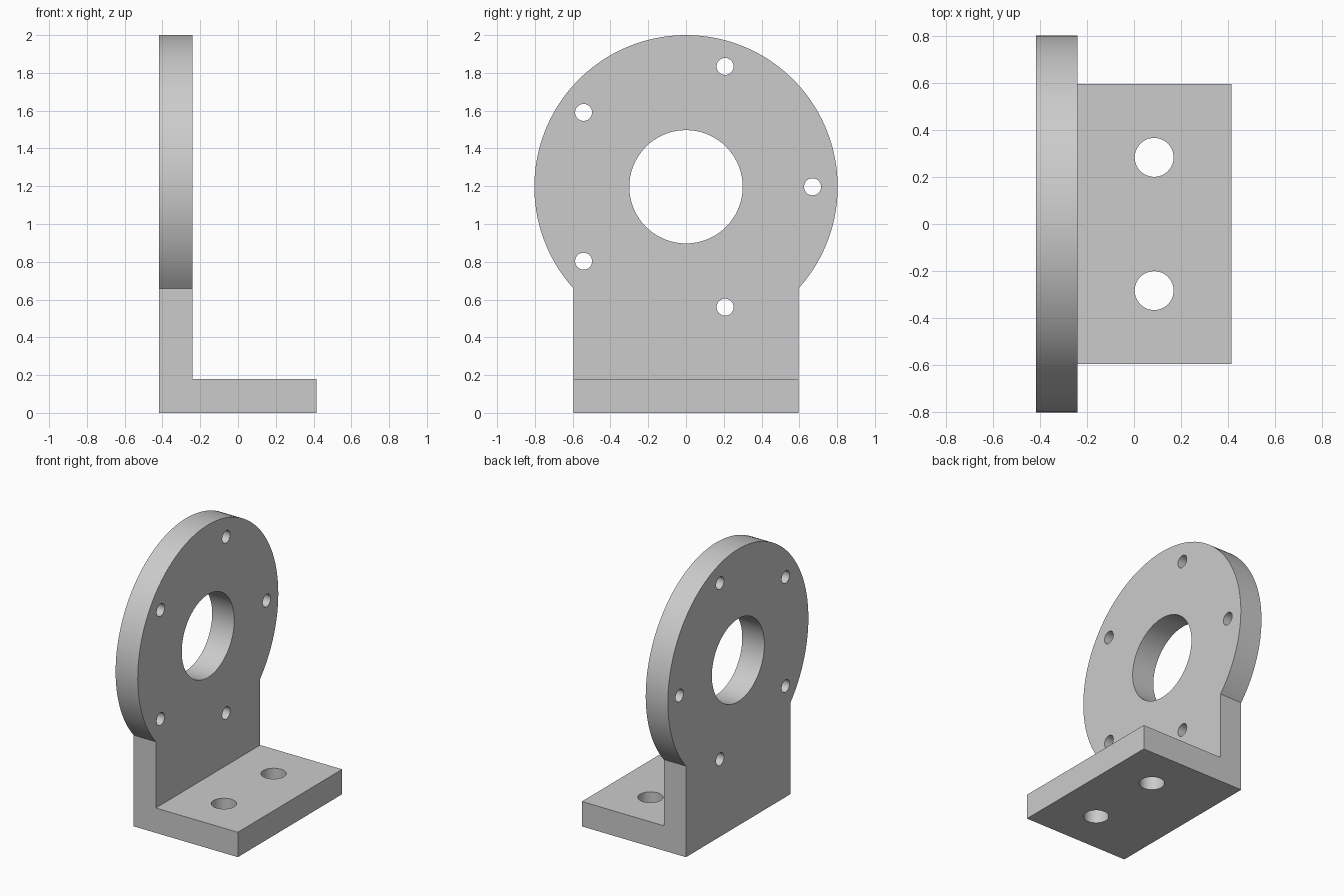
import bpy, bmesh
from math import sin, cos, pi, asin, acos
from mathutils import Matrix, Vector

cube = bpy.data.objects.get("Cube")
if cube:
    bpy.data.objects.remove(cube, do_unlink=True)

# Main dimensions
BACK, INNER, FRONT = -0.417, -0.24, 0.416
HALF_WIDTH, BASE_HEIGHT = 0.596, 0.18
RADIUS, CENTRE_Z = 0.803, 1.197

grey = bpy.data.materials.new("light_grey")
grey.use_nodes = True
colour = (0.6, 0.6, 0.6, 1)
grey.diffuse_color = colour
grey.node_tree.nodes["Principled BSDF"].inputs["Base Color"].default_value = colour


def make_object(name, bm):
    bmesh.ops.recalc_face_normals(bm, faces=bm.faces)
    mesh = bpy.data.meshes.new(name)
    bm.to_mesh(mesh)
    bm.free()
    mesh.materials.append(grey)
    obj = bpy.data.objects.new(name, mesh)
    bpy.context.collection.objects.link(obj)
    return obj


def extrude_outline(name, points, direction):
    bm = bmesh.new()
    face = bm.faces.new([bm.verts.new(p) for p in points])
    out = bmesh.ops.extrude_face_region(bm, geom=[face], use_keep_orig=True)
    verts = [v for v in out["geom"] if isinstance(v, bmesh.types.BMVert)]
    bmesh.ops.translate(bm, verts=verts, vec=direction)
    return make_object(name, bm)


def cylinder(name, centre, radius, axis, segments):
    bm = bmesh.new()
    turn = Matrix.Rotation(pi / 2, 4, "Y") if axis == "X" else Matrix()
    bmesh.ops.create_cone(bm, cap_ends=True, segments=segments, radius1=radius,
                          radius2=radius, depth=0.6,
                          matrix=Matrix.Translation(centre) @ turn)
    return make_object(name, bm)


def combine(target, tool, operation):
    tool.hide_render = True
    mod = target.modifiers.new(tool.name, "BOOLEAN")
    mod.operation, mod.solver, mod.object = operation, "EXACT", tool
    bpy.context.view_layer.objects.active = target
    bpy.ops.object.modifier_apply(modifier=mod.name)
    bpy.data.objects.remove(tool, do_unlink=True)


# Upright plate: round head running into straight sides
start = -acos(HALF_WIDTH / RADIUS)
steps = 96
angles = [start + (pi - 2 * start) * i / steps for i in range(steps + 1)]
outline = [(BACK, RADIUS * cos(a), CENTRE_Z + RADIUS * sin(a)) for a in angles]
outline += [(BACK, -HALF_WIDTH, 0), (BACK, HALF_WIDTH, 0)]
bracket = extrude_outline("angle_bracket", outline, Vector((INNER - BACK, 0, 0)))

# Foot plate
foot = [(x, -HALF_WIDTH, z) for x, z in
        ((-0.3, 0), (FRONT, 0), (FRONT, BASE_HEIGHT), (-0.3, BASE_HEIGHT))]
combine(bracket, extrude_outline("foot_plate", foot, Vector((0, 2 * HALF_WIDTH, 0))), "UNION")

# Central bore and ring of five bolt holes
plate_x = (BACK + INNER) / 2
combine(bracket, cylinder("bore", (plate_x, 0, CENTRE_Z), 0.3, "X", 72), "DIFFERENCE")
for i in range(5):
    a = 2 * pi * i / 5
    place = (plate_x, 0.67 * cos(a), CENTRE_Z + 0.67 * sin(a))
    combine(bracket, cylinder("bolt_hole", place, 0.045, "X", 32), "DIFFERENCE")

# Two mounting holes in the foot
for side in (-1, 1):
    combine(bracket, cylinder("foot_hole", (0.086, side * 0.284, 0.1), 0.083, "Z", 48), "DIFFERENCE")

# Smooth round walls, sharp edges
bpy.ops.object.select_all(action="DESELECT")
bracket.select_set(True)
bpy.context.view_layer.objects.active = bracket
bpy.ops.object.shade_smooth_by_angle(angle=pi / 6)
